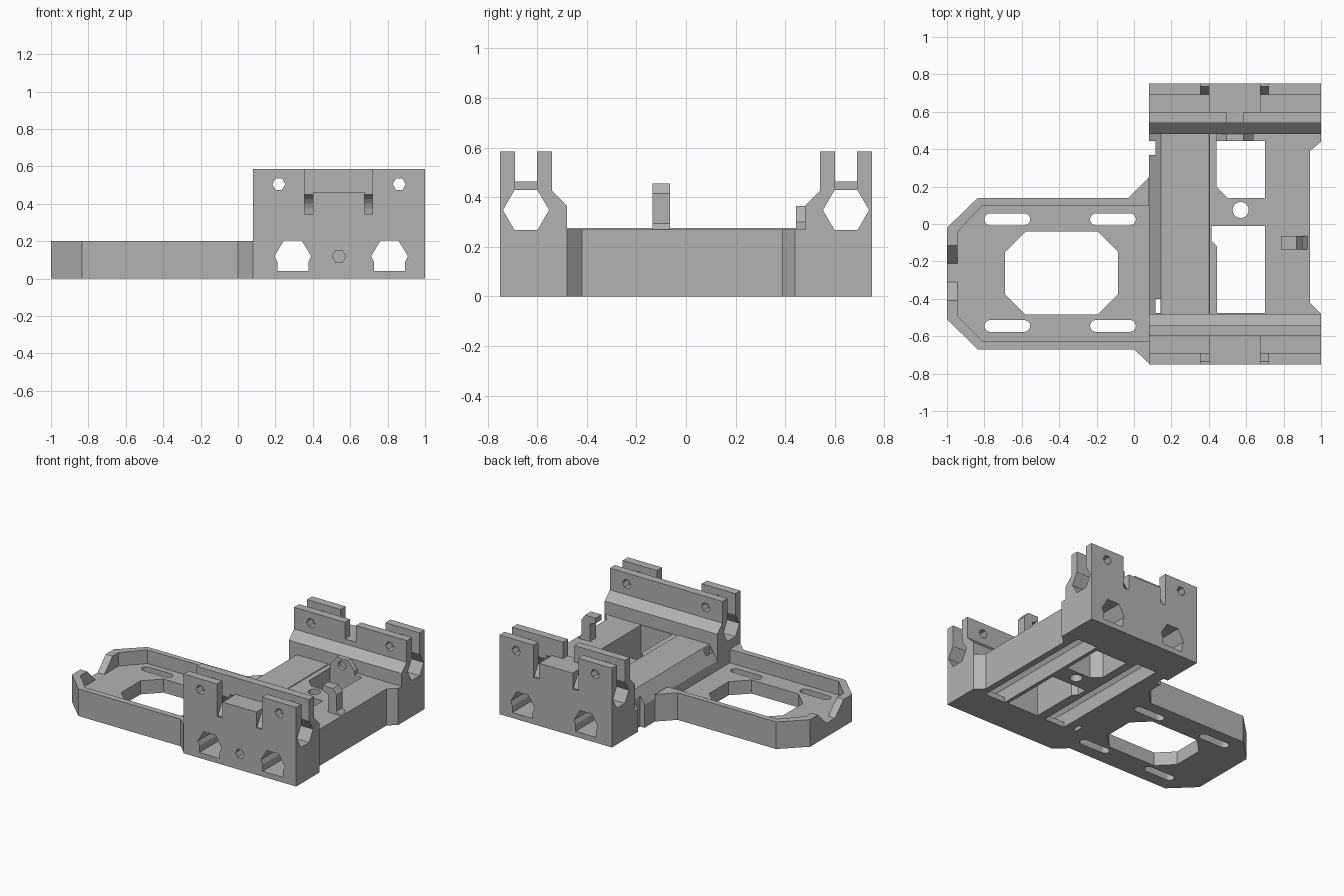
import bpy, bmesh, math
from mathutils import Vector

cube = bpy.data.objects.get("Cube")
if cube:
    bpy.data.objects.remove(cube, do_unlink=True)

GREY = (0.45, 0.45, 0.45, 1)
grey = bpy.data.materials.new("plain_grey")
grey.use_nodes = True
grey.diffuse_color = GREY
grey.node_tree.nodes["Principled BSDF"].inputs["Base Color"].default_value = GREY


def prism(name, profile, axis, lo, hi):
    """Extrude a 2D profile along an axis."""
    place = {"x": lambda u, v, w: (w, u, v),
             "y": lambda u, v, w: (u, w, v),
             "z": lambda u, v, w: (u, v, w)}[axis]
    bm = bmesh.new()
    face = bm.faces.new([bm.verts.new(place(u, v, lo)) for u, v in profile])
    side = bmesh.ops.extrude_face_region(bm, geom=[face])
    moved = [g for g in side["geom"] if isinstance(g, bmesh.types.BMVert)]
    bmesh.ops.translate(bm, verts=moved, vec=Vector(place(0, 0, hi - lo)))
    bmesh.ops.recalc_face_normals(bm, faces=bm.faces)
    mesh = bpy.data.meshes.new(name)
    bm.to_mesh(mesh)
    bm.free()
    mesh.materials.append(grey)
    obj = bpy.data.objects.new(name, mesh)
    bpy.context.collection.objects.link(obj)
    return obj


def box(x0, x1, y0, y1, z0, z1):
    return prism("cutter", rect(x0, x1, y0, y1), "z", z0, z1)


def rect(u0, u1, v0, v1):
    return [(u0, v0), (u1, v0), (u1, v1), (u0, v1)]


def ring(u, v, r, n, squash=1):
    return [(u + r * math.cos(math.tau * i / n), v + r * squash * math.sin(math.tau * i / n))
            for i in range(n)]


def slot(u0, u1, v, r, n=8):
    """Rounded slot outline."""
    right = [(u1 - r + r * math.sin(math.pi * i / n), v - r * math.cos(math.pi * i / n)) for i in range(n + 1)]
    left = [(u0 + r - r * math.sin(math.pi * i / n), v + r * math.cos(math.pi * i / n)) for i in range(n + 1)]
    return right + left


def cut(obj, cutters):
    """Subtract the cutters and bake the result."""
    for c in cutters:
        mod = obj.modifiers.new("cut", "BOOLEAN")
        mod.operation, mod.solver, mod.object = "DIFFERENCE", "EXACT", c
        bpy.context.view_layer.update()
        graph = bpy.context.evaluated_depsgraph_get()
        mesh = bpy.data.meshes.new_from_object(obj.evaluated_get(graph))
        obj.modifiers.clear()
        obj.data = mesh
        bpy.data.objects.remove(c, do_unlink=True)


def channel(cx, lo, hi, floor):
    """Hexagonal bearing channel with a square foot."""
    pts = [(-.083, floor), (.083, floor), (.083, .09), (.098, .12),
           (.048, .203), (-.048, .203), (-.098, .12), (-.083, .09)]
    return prism("cutter", [(cx + u, v) for u, v in pts], "y", lo, hi)


CHANNELS = (.293, .81)

# Mounting tray
tray = prism("mounting_tray", [(-1, -.02), (-.835, .14), (-.03, .14), (.08, .25), (.08, -.745),
                               (0, -.67), (-.835, -.67), (-1, -.51)], "z", 0, .2)
pocket = [(-.945, -.045), (-.81, .1), (.1, .1), (.1, -.625), (-.81, -.625), (-.945, -.49)]
opening = [(-.69, -.15), (-.58, -.04), (-.195, -.04), (-.085, -.15),
           (-.085, -.375), (-.195, -.485), (-.58, -.485), (-.69, -.375)]
tools = [prism("cutter", pocket, "z", .1, .3),
         prism("cutter", opening, "z", -.1, .3),
         prism("cutter", [(-.095, .22), (-.21, .1), (-.31, .1), (-.43, .22)], "x", -1.1, -.9)]
for y in (.025, -.545):
    for x in (-.8, -.235):
        tools.append(prism("cutter", slot(x, x + .245, y, .032), "z", -.1, .3))
cut(tray, tools)

# Central body with windows and a screw hole
body = prism("carriage_body", [(.4, -.48), (1, -.48), (.94, -.42), (.94, .39),
                               (1, .44), (1, .48), (.4, .48)], "z", 0, .27)
cut(body, [
    prism("cutter", [(.44, .445), (.7, .445), (.7, .14), (.5, .14), (.44, .2)], "z", -.1, .4),
    prism("cutter", [(.415, -.01), (.7, -.01), (.7, -.475), (.445, -.475), (.445, -.12), (.415, -.09)],
          "z", -.1, .4),
    prism("cutter", ring(.57, .075, .043, 20), "z", -.1, .4),
    channel(CHANNELS[1], -.6, .6, -.1)])

# Bearing tunnel on the tray side
tunnel = prism("bearing_tunnel", [(.08, 0), (.08, .17), (.145, .275), (.4, .275), (.415, .25), (.415, 0)],
               "y", -.48, .48)
cut(tunnel, [channel(CHANNELS[0], -.6, .6, -.1),
             box(.115, .142, -.475, -.4, -.1, .4),
             box(.0, .115, .37, .445, -.1, .4)])

# Rod clamp blocks at both ends
for name, s in (("front_rod_clamp", -1), ("rear_rod_clamp", 1)):
    def along_x(pts, lo, hi, label="cutter"):
        return prism(label, [(s * y, z) for y, z in pts], "x", lo, hi)

    block = along_x([(.75, 0), (.75, .585), (.54, .585), (.54, .425), (.48, .365), (.48, 0)], .08, 1, name)
    tools = [along_x(ring(.645, .348, .093, 6, .995), 0, 1.1),
             along_x(rect(.6, .69, .4, .7), 0, .4),
             along_x(rect(.6, .69, .4, .7), .675, 1.1),
             along_x(rect(.6, .8, .463, .7), .355, .72)]
    # Tie grooves curving over the rod
    arc = [(.645 + .115 * math.cos(a * math.pi / 12), .345 + .115 * math.sin(a * math.pi / 12))
           for a in range(13)]
    for x in (.355, .675):
        tools.append(along_x(arc, x, x + .045))
        tools.append(along_x(rect(.645, .8, .345, .6), x, x + .045))
    for x in CHANNELS:
        tools.append(channel(x, -1, 1, .04))
    for x in (.218, .862):
        tools.append(prism("cutter", ring(x, .505, .035, 6), "y", -1, 1))
    if s < 0:
        tools.append(prism("cutter", ring(.54, .118, .036, 6), "y", -1, 1))
    else:
        tools.append(box(.495, .585, .5, .62, .463, .7))
    cut(block, tools)

# Screw boss on the rear clamp
boss = prism("screw_boss", [(.44, .2), (.64, .2), (.64, .3), (.585, .365), (.495, .365), (.44, .3)],
             "y", .443, .482)
cut(boss, [prism("cutter", ring(.54, .315, .033, 12), "y", .3, .47)])

# Belt hook
prism("belt_hook", [(.83, .26), (.83, .4), (.785, .415), (.785, .455), (.87, .455),
                    (.9, .415), (.9, .295), (.938, .26)], "y", -.135, -.065)
